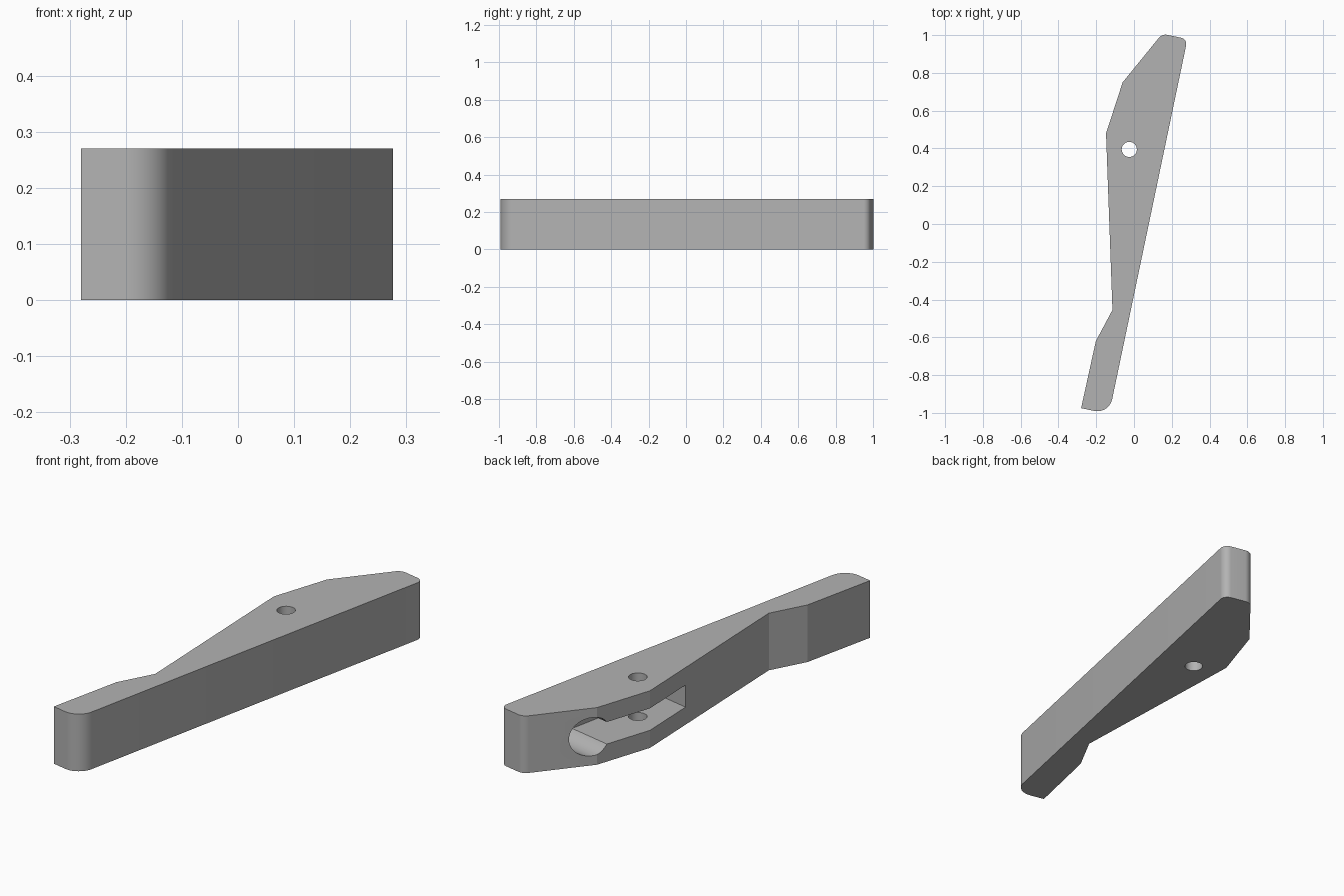
import bpy
import bmesh
import math
from mathutils import Matrix, Vector

cube = bpy.data.objects.get("Cube")
if cube:
    bpy.data.objects.remove(cube, do_unlink=True)

HEIGHT = 0.27
U = Vector((0.2035, 0.979, 0)).normalized()   # along the straight edge
V = Vector((-U.y, U.x, 0))                    # across the handle
FRAME = Matrix((U, V, Vector((0, 0, 1)))).transposed().to_4x4()

grey = bpy.data.materials.new("grey metal")
grey.use_nodes = True
grey.diffuse_color = (0.45, 0.45, 0.45, 1)
grey.node_tree.nodes["Principled BSDF"].inputs["Base Color"].default_value = grey.diffuse_color


def make_object(name, bm):
    bmesh.ops.recalc_face_normals(bm, faces=bm.faces[:])
    mesh = bpy.data.meshes.new(name)
    bm.to_mesh(mesh)
    bm.free()
    mesh.materials.append(grey)
    obj = bpy.data.objects.new(name, mesh)
    bpy.context.collection.objects.link(obj)
    return obj


def fillet(prev, corner, following, radius, steps=10):
    """Points of an arc rounding one outline corner."""
    if radius == 0:
        return [corner]
    a, b = (prev - corner).normalized(), (following - corner).normalized()
    half = a.angle(b) / 2
    center = corner + (a + b).normalized() * radius / math.sin(half)
    start = corner + a * radius / math.tan(half) - center
    end = corner + b * radius / math.tan(half) - center
    sweep = start.angle_signed(end)
    return [center + Matrix.Rotation(-sweep * i / steps, 2) @ start for i in range(steps + 1)]


def cylinder(name, radius, depth, matrix):
    bm = bmesh.new()
    bmesh.ops.create_cone(bm, cap_ends=True, segments=48, radius1=radius,
                          radius2=radius, depth=depth, matrix=matrix)
    return make_object(name, bm)


# Handle body: outline as x, y, corner radius
outline = [(-0.28, -0.975, 0), (-0.132, -1.006, 0.08), (0.283, 0.979, 0.035),
           (0.149, 1.007, 0.045), (-0.06, 0.75, 0), (-0.148, 0.48, 0),
           (-0.114, -0.455, 0), (-0.202, -0.62, 0)]
corners = [Vector((x, y)) for x, y, r in outline]
points = []
for i, (x, y, r) in enumerate(outline):
    points += fillet(corners[i - 1], corners[i], corners[(i + 1) % len(corners)], r)
bm = bmesh.new()
base = bm.faces.new([bm.verts.new((p.x, p.y, 0)) for p in points])
top = bmesh.ops.extrude_face_region(bm, geom=[base])["geom"]
bmesh.ops.translate(bm, vec=(0, 0, HEIGHT),
                    verts=[g for g in top if isinstance(g, bmesh.types.BMVert)])
body = make_object("handle_body", bm)

# Side slot, round pocket at its end, and the pin hole through both lips
back, front = 0.0, 0.5
mid, reach = (back + front) / 2, front - back
slot_start, slot_end, slot_height = 0.168, 0.743, 0.104
bm = bmesh.new()
bmesh.ops.create_cube(bm, size=1, matrix=FRAME
                      @ Matrix.Translation(((slot_start + slot_end) / 2, mid, HEIGHT / 2))
                      @ Matrix.Diagonal((slot_end - slot_start, reach, slot_height, 1)))
cutters = [
    make_object("slot_cutter", bm),
    cylinder("pocket_cutter", 0.09, reach, FRAME
             @ Matrix.Translation((slot_end, mid, HEIGHT / 2))
             @ Matrix.Rotation(math.pi / 2, 4, 'X')),
    cylinder("pin_hole_cutter", 0.04, 1, Matrix.Translation((-0.025, 0.395, HEIGHT / 2))),
]

bpy.ops.object.select_all(action='DESELECT')
bpy.context.view_layer.objects.active = body
body.select_set(True)
for cutter in cutters:
    cutter.hide_render = True
    cut = body.modifiers.new(cutter.name, 'BOOLEAN')
    cut.operation = 'DIFFERENCE'
    cut.solver = 'EXACT'
    cut.object = cutter
    bpy.ops.object.modifier_apply(modifier=cut.name)
    bpy.data.objects.remove(cutter, do_unlink=True)

bpy.ops.object.shade_smooth_by_angle(angle=math.radians(12))
